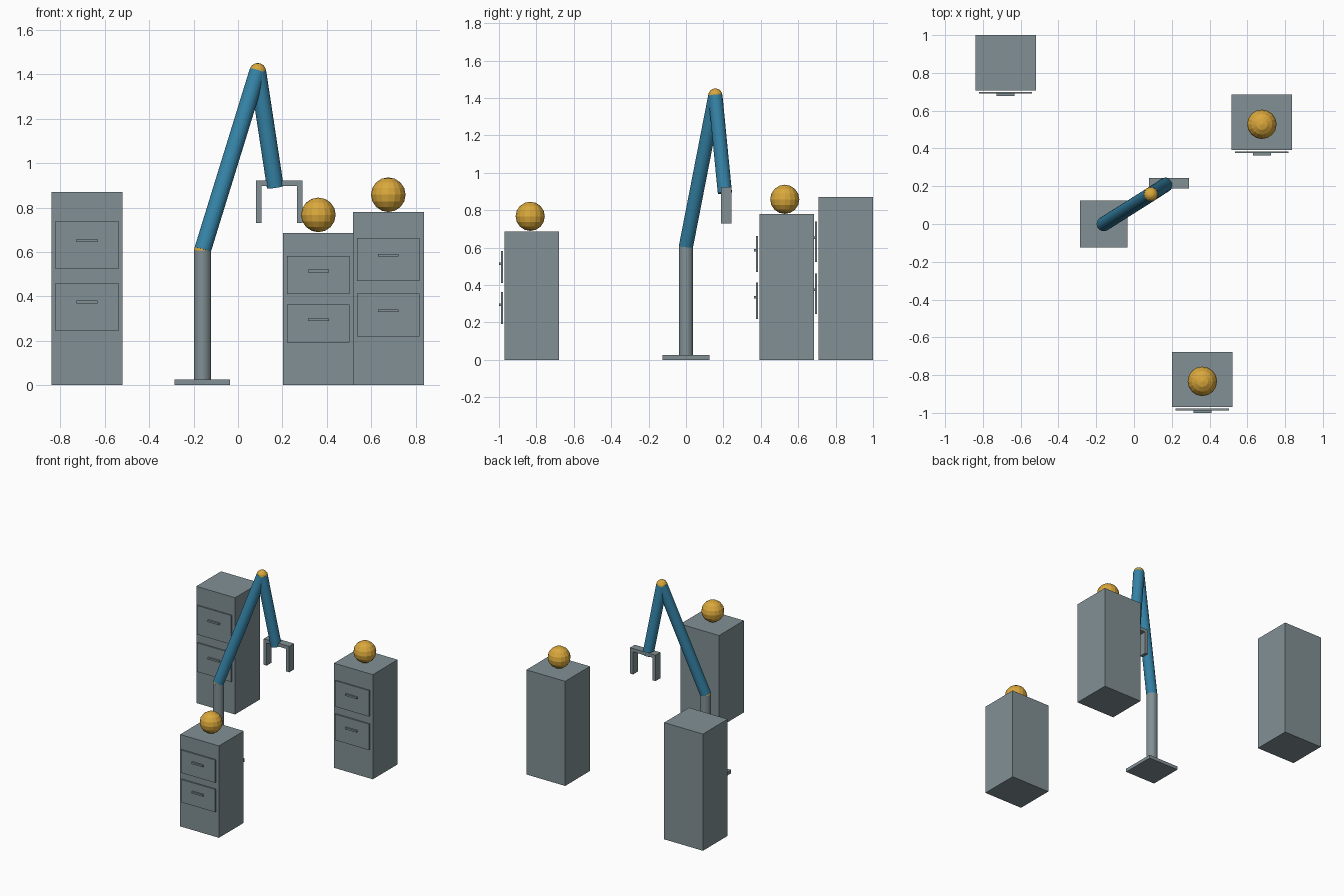
import bpy
from mathutils import Vector

if "Cube" in bpy.data.objects:
    bpy.data.objects.remove(bpy.data.objects["Cube"])


def material(name, color):
    m = bpy.data.materials.new(name)
    m.diffuse_color = (*color, 1)
    m.use_nodes = True
    m.node_tree.nodes["Principled BSDF"].inputs["Base Color"].default_value = m.diffuse_color
    return m


GREY = material("steel grey", (0.22, 0.28, 0.30))
BLUE = material("arm blue", (0.036, 0.23, 0.39))
GOLD = material("gold", (0.70, 0.39, 0.045))


def finish(name, mat):
    ob = bpy.context.object
    ob.name = name
    ob.data.materials.append(mat)
    return ob


def box(name, lo, hi, mat=GREY):
    lo, hi = Vector(lo), Vector(hi)
    bpy.ops.mesh.primitive_cube_add(size=1, location=(lo + hi) / 2)
    ob = finish(name, mat)
    ob.scale = hi - lo
    return ob


def rod(name, a, b, r, mat):
    a, b = Vector(a), Vector(b)
    d = b - a
    bpy.ops.mesh.primitive_cylinder_add(vertices=24, radius=r, depth=d.length,
                                        location=(a + b) / 2,
                                        rotation=d.to_track_quat('Z', 'Y').to_euler())
    return finish(name, mat)


def ball(name, loc, r):
    bpy.ops.mesh.primitive_uv_sphere_add(segments=16, ring_count=8, radius=r, location=loc)
    return finish(name, GOLD)


def cabinet(name, x, front, h):
    """Cabinet body with two floating drawer fronts and their handles."""
    box(name + "_body", (x - 0.16, front, 0), (x + 0.16, front + 0.292, h))
    for label, z in (("upper", 0.725), ("lower", 0.405)):
        box(f"{name}_{label}_drawer", (x - 0.141, front - 0.018, (z - 0.124) * h),
            (x + 0.141, front - 0.008, (z + 0.124) * h))
        zh = (z + 0.025) * h
        box(f"{name}_{label}_handle", (x - 0.047, front - 0.03, zh - 0.0065),
            (x + 0.047, front - 0.016, zh + 0.0065))


# Filing cabinets
cabinet("tall_cabinet", -0.68, 0.708, 0.87)
cabinet("middle_cabinet", 0.677, 0.393, 0.78)
cabinet("short_cabinet", 0.362, -0.97, 0.685)

# Balls resting on the two lower cabinets
ball("middle_ball", (0.677, 0.528, 0.858), 0.078)
ball("short_ball", (0.362, -0.833, 0.767), 0.078)

# Robot arm
shoulder = (-0.16, 0, 0.607)
elbow = (0.089, 0.157, 1.413)
wrist = (0.168, 0.208, 0.892)
box("base_plate", (-0.285, -0.125, 0), (-0.035, 0.125, 0.025))
rod("post", (-0.16, 0, 0.02), shoulder, 0.038, GREY)
ball("shoulder_joint", shoulder, 0.038)
rod("upper_arm", shoulder, elbow, 0.038, BLUE)
ball("elbow_joint", elbow, 0.038)
rod("forearm", elbow, wrist, 0.038, BLUE)

# Gripper
box("gripper_bar", (0.08, 0.188, 0.898), (0.291, 0.244, 0.923))
for side, x in (("left", 0.08), ("right", 0.266)):
    box(f"gripper_{side}_finger", (x, 0.188, 0.73), (x + 0.025, 0.244, 0.90))
